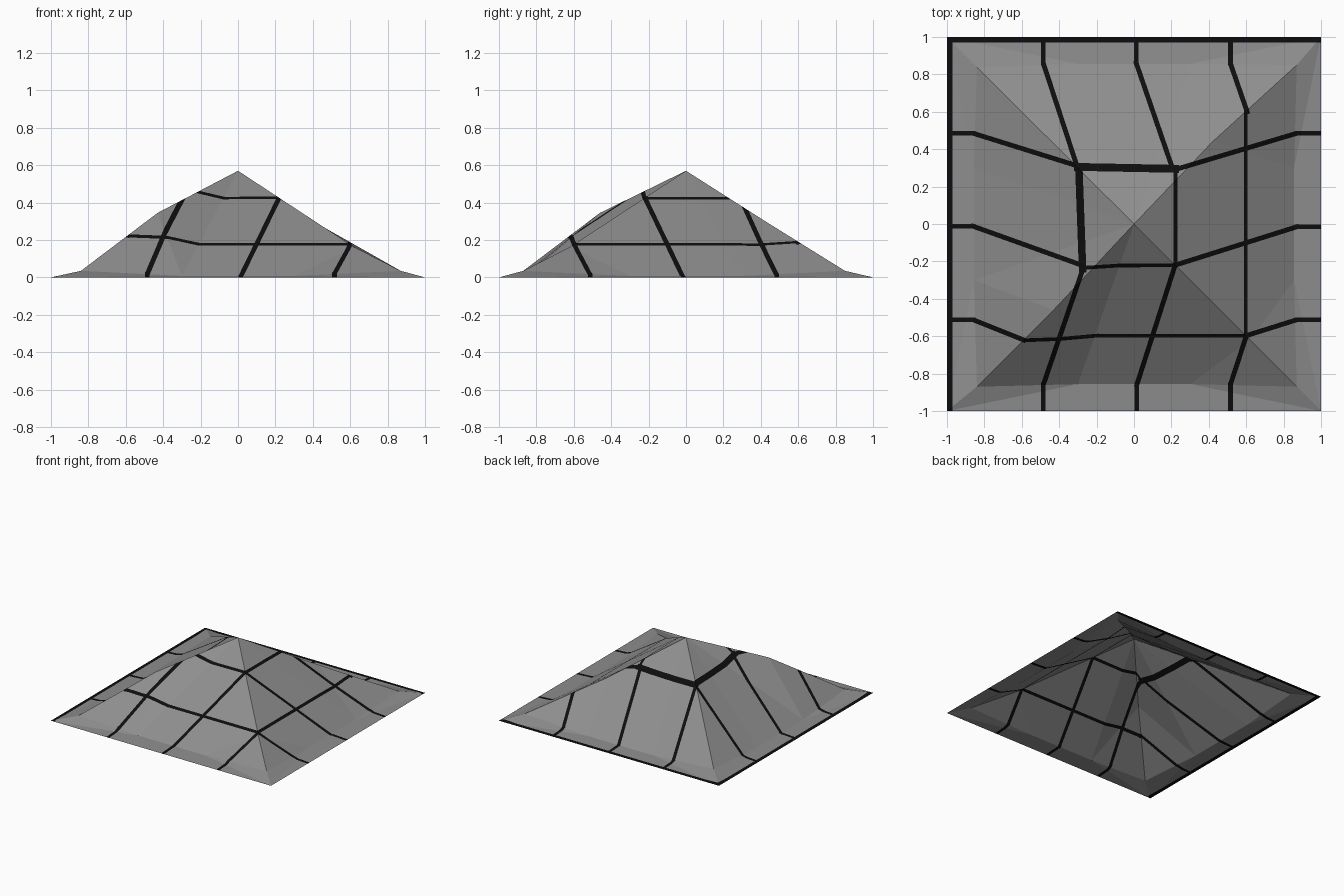
import bpy, bmesh
from mathutils import Vector

if "Cube" in bpy.data.objects:
    bpy.data.objects.remove(bpy.data.objects["Cube"])


def material(name, v):
    m = bpy.data.materials.new(name)
    m.diffuse_color = (v, v, v, 1)
    m.use_nodes = True
    m.node_tree.nodes["Principled BSDF"].inputs["Base Color"].default_value = m.diffuse_color
    return m


mesh = bpy.data.meshes.new("pyramid_roof")
roof = bpy.data.objects.new("pyramid_roof", mesh)
bpy.context.collection.objects.link(roof)
mesh.materials.append(material("slate grey", 0.27))
mesh.materials.append(material("seam black", 0.004))

# Open roof shell: four hips (eave corner, flare, middle) meeting at the apex
bm = bmesh.new()
hips = [[bm.verts.new(p) for p in hip] for hip in (
    ((-1, -1, 0), (-0.84, -0.87, 0.035), (-0.43, -0.46, 0.345)),
    ((1, -1, 0), (0.87, -0.87, 0.035), (0.62, -0.62, 0.163)),
    ((1, 1, 0), (0.87, 0.85, 0.035), (0.42, 0.44, 0.29)),
    ((-1, 1, 0), (-0.84, 0.84, 0.035), (-0.42, 0.42, 0.3025)))]
apex = bm.verts.new((0, 0, 0.57))
for i, (dx, dy) in enumerate(((0, -1), (1, 0), (0, 1), (-1, 0))):
    a, fa, ma = hips[i]
    b, fb, mb = hips[(i + 1) % 4]
    c1, c2 = [bm.verts.new((0.856 * dx - s * dy, 0.856 * dy + s * dx, 0.008))
              for s in (-0.3, 0.3)]
    for f in ((a, b, c2, c1), (a, c1, fa), (b, fb, c2), (fa, c1, ma),
              (c1, apex, ma), (c1, c2, apex), (c2, fb, mb), (c2, mb, apex)):
        bm.faces.new(f)

# Seam paths seen from above: width, then points
paths = [
    # eave borders
    (0.03, (-1, 0.985), (1, 0.985)), (0.03, (-0.985, -1), (-0.985, 1)),
    # back face
    (0.026, (-0.485, 1), (-0.485, 0.86), (-0.305, 0.31)),
    (0.026, (0.012, 1), (0.012, 0.86), (0.205, 0.3)),
    (0.026, (0.515, 1), (0.515, 0.86), (0.605, 0.6)),
    (0.042, (-0.3, 0.305), (0.22, 0.295)),
    # left face
    (0.026, (-1, 0.485), (-0.86, 0.485), (-0.3, 0.31)),
    (0.026, (-1, -0.012), (-0.86, -0.012), (-0.28, -0.22)),
    (0.026, (-1, -0.512), (-0.86, -0.512), (-0.59, -0.62)),
    (0.04, (-0.295, 0.305), (-0.275, -0.24)),
    # front face
    (0.026, (-0.485, -1), (-0.485, -0.86), (-0.28, -0.26)),
    (0.026, (0.015, -1), (0.015, -0.86), (0.22, -0.22)),
    (0.026, (0.515, -1), (0.515, -0.86), (0.6, -0.6)),
    (0.02, (-0.28, -0.235), (-0.08, -0.222), (0.22, -0.22)),
    (0.02, (-0.59, -0.622), (-0.4, -0.615), (-0.2, -0.597), (0.6, -0.597)),
    # right face
    (0.026, (1, -0.512), (0.87, -0.512), (0.6, -0.597)),
    (0.026, (1, -0.015), (0.87, -0.015), (0.22, -0.22)),
    (0.026, (1, 0.485), (0.87, 0.485), (0.25, 0.3)),
    (0.02, (0.222, -0.22), (0.222, 0.29)),
    (0.02, (0.598, -0.6), (0.598, 0.6)),
]


def cut(co, no, lo, hi):
    """Slice only the faces overlapping the box lo..hi."""
    faces = []
    for f in bm.faces:
        if all(max(v.co[k] for v in f.verts) > lo[k] and
               min(v.co[k] for v in f.verts) < hi[k] for k in (0, 1)):
            faces.append(f)
    geom = set(faces)
    for f in faces:
        geom.update(f.edges)
        geom.update(f.verts)
    bmesh.ops.bisect_plane(bm, geom=list(geom), dist=1e-5,
                           plane_co=co, plane_no=no)


# Cut each seam into the shell as a strip with square ends
strips = []
for width, *pts in paths:
    h = width / 2
    for p, q in zip(pts, pts[1:]):
        p, q = Vector((*p, 0)), Vector((*q, 0))
        d = (q - p).normalized()
        n = Vector((-d.y, d.x, 0))
        lo = [min(p[k], q[k]) - h for k in (0, 1)]
        hi = [max(p[k], q[k]) + h for k in (0, 1)]
        for co, no in ((p + n * h, n), (p - n * h, n),
                       (p - d * h, d), (q + d * h, d)):
            cut(co, no, lo, hi)
        strips.append((p, d, n, (q - p).length, h))

# Faces lying inside a strip are black
for f in bm.faces:
    c = f.calc_center_median()
    for p, d, n, length, h in strips:
        if abs((c - p).dot(n)) < h and -h < (c - p).dot(d) < length + h:
            f.material_index = 1
            break

bm.to_mesh(mesh)
bm.free()
